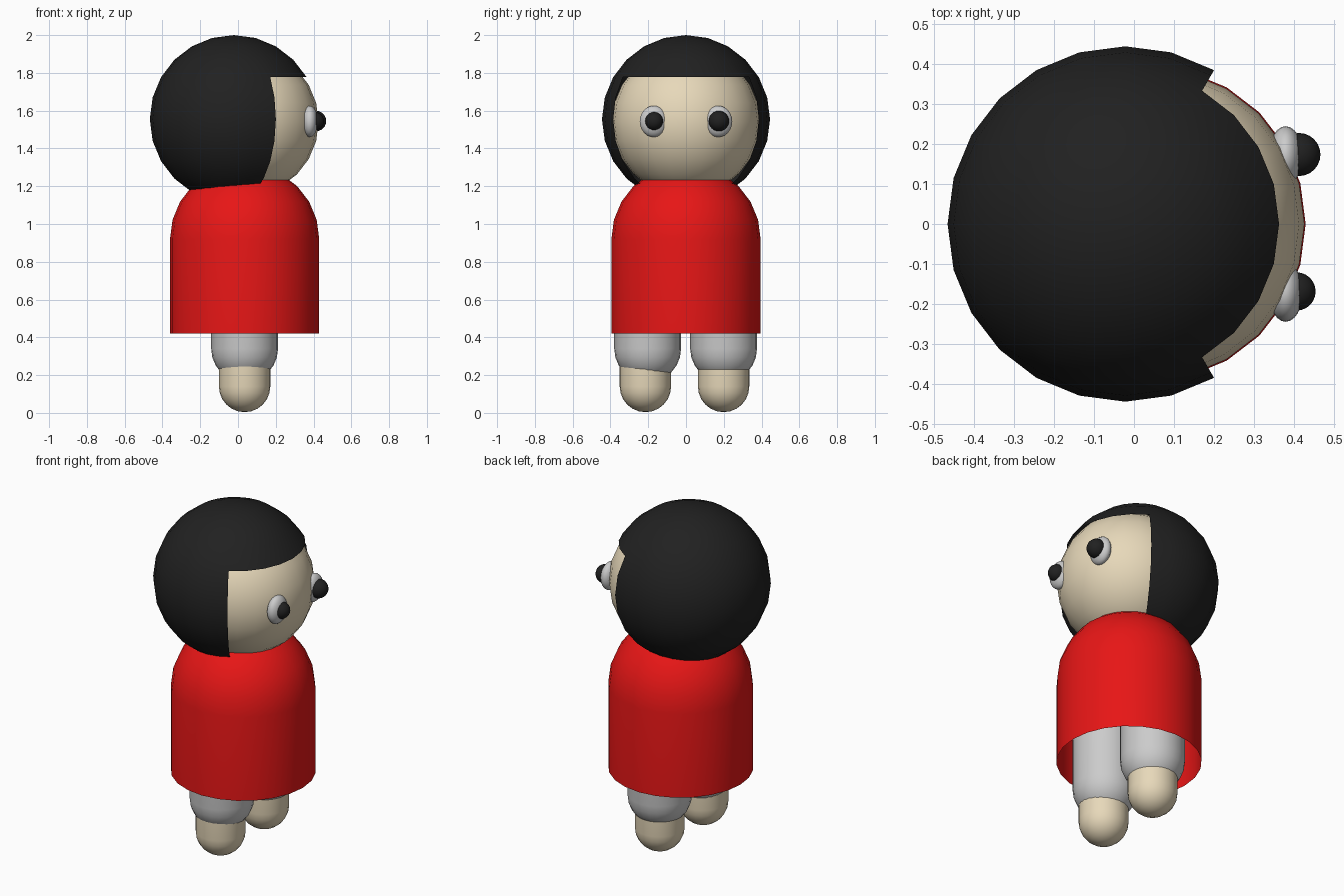
import bpy, bmesh
from math import atan2, radians
from mathutils import Vector

if "Cube" in bpy.data.objects:
    bpy.data.objects.remove(bpy.data.objects["Cube"])


def material(name, rgb):
    m = bpy.data.materials.new(name)
    m.diffuse_color = (*rgb, 1)
    m.use_nodes = True
    m.node_tree.nodes["Principled BSDF"].inputs["Base Color"].default_value = m.diffuse_color
    return m


SKIN = material("skin", (0.80, 0.69, 0.49))
BLACK = material("black", (0.015, 0.015, 0.015))
RED = material("red", (0.80, 0.008, 0.008))


def ball(bm, r):
    bmesh.ops.create_uvsphere(bm, u_segments=24, v_segments=12, radius=r)


def finish(name, bm, loc, mat=None, scale=(1, 1, 1)):
    bmesh.ops.scale(bm, vec=scale, verts=bm.verts)
    mesh = bpy.data.meshes.new(name)
    for f in bm.faces:
        f.smooth = True
    bm.to_mesh(mesh)
    bm.free()
    ob = bpy.data.objects.new(name, mesh)
    ob.location = loc
    if mat:
        mesh.materials.append(mat)
    bpy.context.collection.objects.link(ob)
    return ob


def sphere(name, r, loc, mat=None, scale=(1, 1, 1)):
    bm = bmesh.new()
    ball(bm, r)
    return finish(name, bm, loc, mat, scale)


def domed_tube(name, r, loc, length, mat=None):
    """Hemisphere continued by an open tube; length < 0 runs the tube down."""
    bm = bmesh.new()
    ball(bm, r)
    away = [f for f in bm.faces if f.calc_center_median().z * length > 0]
    bmesh.ops.delete(bm, geom=away, context='FACES')
    rim = [e for e in bm.edges if e.is_boundary]
    out = bmesh.ops.extrude_edge_only(bm, edges=rim)["geom"]
    verts = [v for v in out if isinstance(v, bmesh.types.BMVert)]
    bmesh.ops.translate(bm, vec=Vector((0, 0, length)), verts=verts)
    bmesh.ops.recalc_face_normals(bm, faces=bm.faces)
    return finish(name, bm, loc, mat)


AX = 0.035  # body axis in x; the face looks along +x

# Dress and head
domed_tube("dress", 0.395, (AX, 0, 0.92), -0.50, RED)
sphere("head", 0.392, (AX, 0, 1.54), SKIN)

# Hair: sphere shell with the face opening removed below the fringe
bm = bmesh.new()
ball(bm, 0.445)
opening = []
for f in bm.faces:
    c = f.calc_center_median()
    if abs(atan2(c.y, c.x)) < radians(60) and c.z < 0.2225:
        opening.append(f)
bmesh.ops.delete(bm, geom=opening, context='FACES')
finish("hair", bm, (-0.022, 0, 1.555), BLACK)

# Legs, feet and eyes on both sides
for side, leg_y, foot_y, pupil_x, pupil_y, pupil_r in (
        ("right", -0.203, -0.215, 0.407, -0.169, 0.048),
        ("left", 0.199, 0.199, 0.413, 0.174, 0.054)):
    domed_tube(side + "_leg", 0.177, (AX, leg_y, 0.34), 0.55)
    domed_tube(side + "_foot", 0.136, (AX, foot_y, 0.14), 0.14, SKIN)
    s = 1 if leg_y > 0 else -1
    sphere(side + "_eye", 1, (0.38, s * 0.171, 1.543), None,
           (0.043, 0.074, 0.083))
    sphere(side + "_pupil", pupil_r, (pupil_x, pupil_y, 1.545), BLACK)
